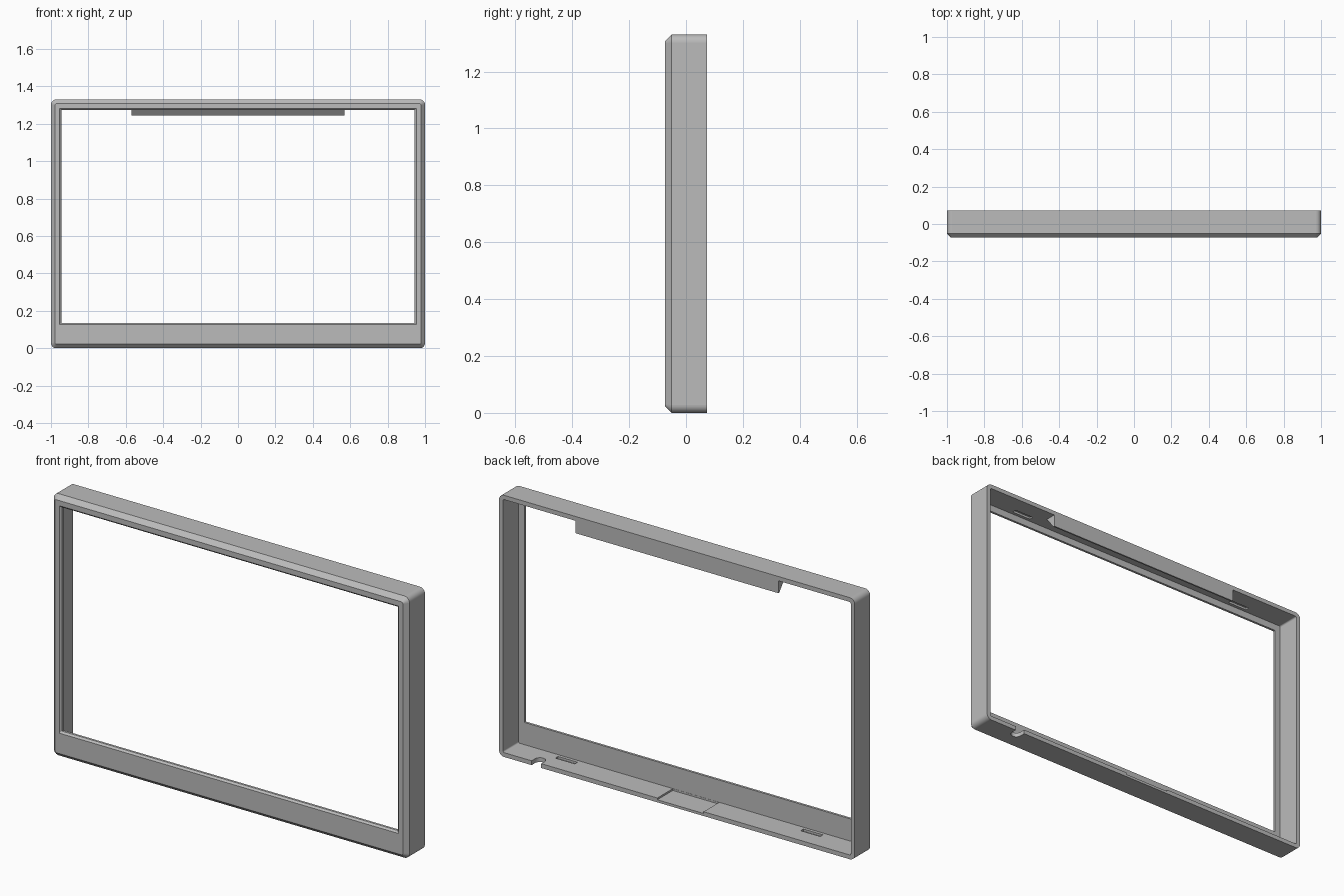
import bpy, bmesh, math

if "Cube" in bpy.data.objects:
    bpy.data.objects.remove(bpy.data.objects["Cube"], do_unlink=True)

grey = bpy.data.materials.new("plain_grey")
grey.use_nodes = True
grey.diffuse_color = (0.5, 0.5, 0.5, 1)
grey.node_tree.nodes["Principled BSDF"].inputs["Base Color"].default_value = (0.5, 0.5, 0.5, 1)

HALF_X, HALF_Y, TOP = 1.0, 0.073, 1.33
WALL, PLATE_Y = 0.022, -0.052


def rounded_rect(y, x, z0, z1, r, steps=8):
    """Outline across the x-z plane with rounded corners."""
    pts = []
    centres = [(x - r, z1 - r), (r - x, z1 - r), (r - x, z0 + r), (x - r, z0 + r)]
    for i, (cx, cz) in enumerate(centres):
        for k in range(steps + 1):
            a = math.pi / 2 * (i + k / steps)
            pts.append((cx + r * math.cos(a), y, cz + r * math.sin(a)))
    return pts


def bridge(bm, a, b):
    """Quads between two outlines with equal point counts."""
    for i in range(len(a)):
        j = (i + 1) % len(a)
        bm.faces.new((a[i], a[j], b[j], b[i]))


def add_prism(bm, outline, offset):
    """Closed prism from an outline pushed along an offset."""
    near = [bm.verts.new(p) for p in outline]
    far = [bm.verts.new([c + d for c, d in zip(p, offset)]) for p in outline]
    bridge(bm, near, far)
    bm.faces.new(near)
    bm.faces.new(far)


def add_box(bm, x0, x1, y0, y1, z0, z1):
    add_prism(bm, [(x0, y0, z0), (x1, y0, z0), (x1, y1, z0), (x0, y1, z0)], (0, 0, z1 - z0))


def finish(bm, name):
    bmesh.ops.recalc_face_normals(bm, faces=bm.faces)
    mesh = bpy.data.meshes.new(name)
    bm.to_mesh(mesh)
    bm.free()
    mesh.materials.append(grey)
    obj = bpy.data.objects.new(name, mesh)
    bpy.context.collection.objects.link(obj)
    return obj


# Frame: chamfered shell, bevelled screen opening, then the rear cavity
bm = bmesh.new()
sections = [
    (HALF_Y, HALF_X, 0, TOP, 0.028),
    (-0.051, HALF_X, 0, TOP, 0.028),
    (-HALF_Y, HALF_X - 0.022, 0.022, TOP - 0.022, 0.008),
    (-HALF_Y, 0.954, 0.126, 1.282, 0.002),
    (-0.064, 0.945, 0.135, 1.273, 0.002),
    (PLATE_Y, 0.945, 0.135, 1.273, 0.002),
    (PLATE_Y, HALF_X - WALL, WALL, TOP - WALL, 0.008),
    (HALF_Y, HALF_X - WALL, WALL, TOP - WALL, 0.008),
]
rings = [[bm.verts.new(p) for p in rounded_rect(*s)] for s in sections]
for i, ring in enumerate(rings):
    bridge(bm, ring, rings[(i + 1) % len(rings)])
frame = finish(bm, "bezel_frame")

# Cutter: shallow recess across the floor
bm = bmesh.new()
add_box(bm, -0.15, 0.11, PLATE_Y + 0.001, 0.2, 0.013, 0.06)

# Cutter: clip pockets in the floor and ceiling
for x in (-0.69, 0.69):
    for z in (WALL, TOP - WALL):
        add_box(bm, x - 0.055, x + 0.055, -0.036, -0.014, z - 0.011, z + 0.011)

# Cutter: round-ended cable notch in the bottom wall
nx, nr, ny = 0.79, 0.027, 0.045
notch = [(nx + nr, 0.2, -0.05)]
for k in range(13):
    a = math.pi * k / 12
    notch.append((nx + nr * math.cos(a), ny - nr * math.sin(a), -0.05))
notch.append((nx - nr, 0.2, -0.05))
add_prism(bm, notch, (0, 0, 0.11))
cutter = finish(bm, "recess_cutter")
cutter.hide_render = True

# Cut the recesses and keep the result as the frame mesh
mod = frame.modifiers.new("recesses", "BOOLEAN")
mod.operation = "DIFFERENCE"
mod.solver = "MANIFOLD"
mod.object = cutter
depsgraph = bpy.context.evaluated_depsgraph_get()
cut_mesh = bpy.data.meshes.new_from_object(frame.evaluated_get(depsgraph))
frame.modifiers.clear()
frame.data = cut_mesh
bpy.data.objects.remove(cutter, do_unlink=True)

# Smooth only the small rounded corner faces
bm = bmesh.new()
bm.from_mesh(cut_mesh)
for face in bm.faces:
    face.smooth = face.calc_area() < 0.002
for edge in bm.edges:
    edge.smooth = edge.calc_face_angle(math.pi) < math.radians(30)
bm.to_mesh(cut_mesh)
bm.free()

# Wedge-shaped retaining lip under the top wall
lip_top, lip_low = TOP - WALL + 0.004, 1.245
bm = bmesh.new()
add_prism(bm, [
    (-0.57, HALF_Y, lip_top),
    (-0.57, HALF_Y, lip_low),
    (-0.57, HALF_Y - 0.008, lip_low),
    (-0.57, HALF_Y - 0.06, lip_top),
], (1.14, 0, 0))
finish(bm, "retaining_lip")
